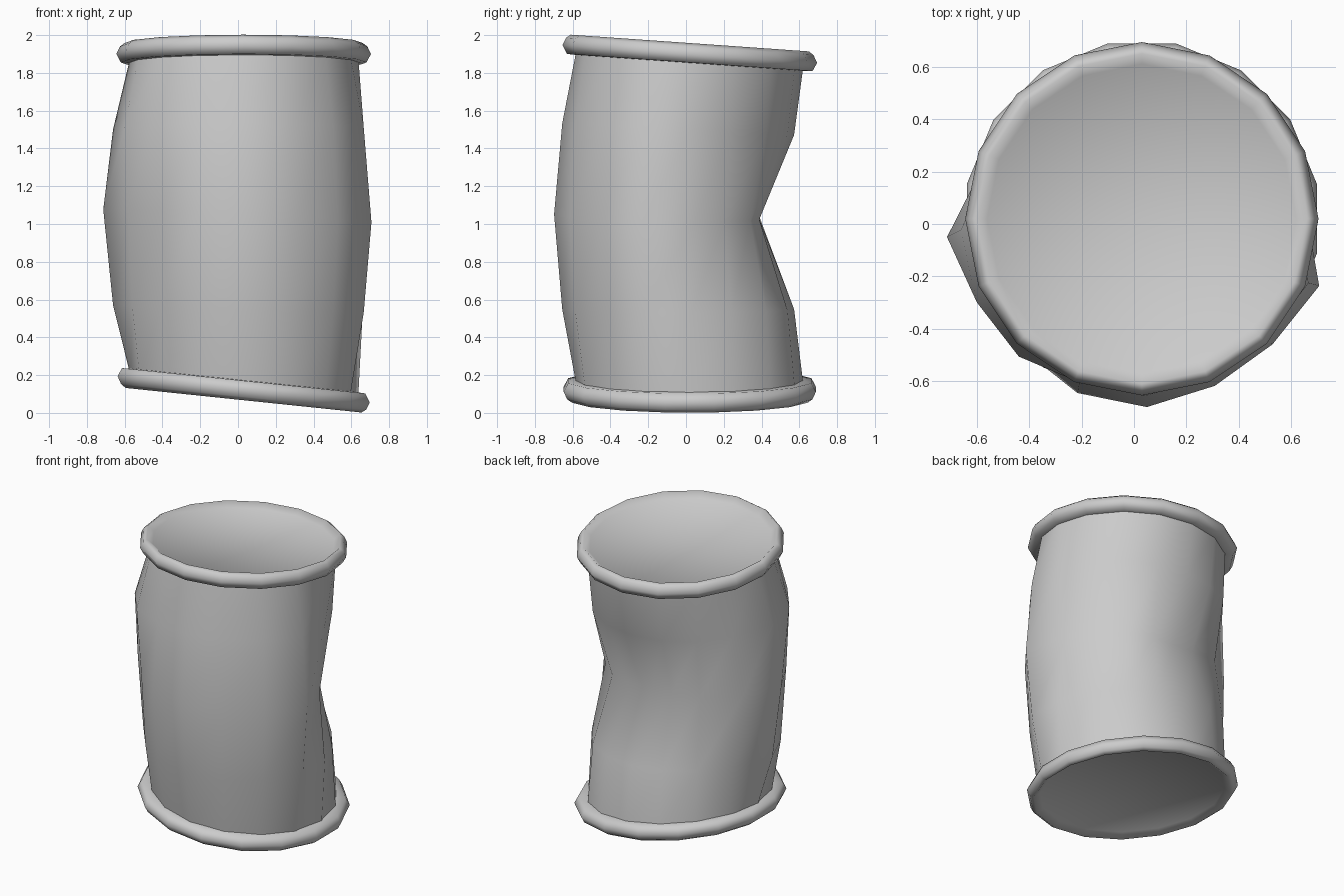
import bpy, bmesh
from math import cos, sin, pi, radians

if "Cube" in bpy.data.objects:
    bpy.data.objects.remove(bpy.data.objects["Cube"])

N = 16
CX, CY = 0.03, 0.02


def finish(bm, name):
    bmesh.ops.recalc_face_normals(bm, faces=bm.faces)
    for f in bm.faces:
        f.smooth = True
    me = bpy.data.meshes.new(name)
    bm.to_mesh(me)
    bm.free()
    bpy.context.collection.objects.link(bpy.data.objects.new(name, me))


def bridge(bm, a, b):
    for i in range(N):
        j = (i + 1) % N
        bm.faces.new((a[i], a[j], b[j], b[i]))


def top_z(x, y):
    return 1.905 - 0.07 * (y - CY)


def bottom_z(x, y):
    return 0.12 - 0.104 * (x - CX)


# Rolled rim with a shallow recessed lid, laid on a tilted plane
def rim(name, plane, side, turn, scale):
    profile = [(0.59, 0.018), (0.63, 0.053), (0.655, 0.035),
               (0.674, -0.005), (0.65, -0.05), (0.58, -0.053)]
    bm = bmesh.new()
    rings = []
    for r, h in profile:
        ring = []
        for i in range(N):
            a = 2 * pi * i / N + turn
            x, y = CX + scale * r * cos(a), CY + scale * r * sin(a)
            ring.append(bm.verts.new((x, y, plane(x, y) + side * h)))
        rings.append(ring)
    for a, b in zip(rings, rings[1:]):
        bridge(bm, a, b)
    centre = bm.verts.new((CX, CY, plane(CX, CY) + side * 0.005))
    for i in range(N):
        bm.faces.new((rings[0][i], rings[0][(i + 1) % N], centre))
    finish(bm, name)


rim("top_rim_and_lid", top_z, 1, 0, 1.0)
rim("bottom_rim_and_lid", bottom_z, -1, radians(11.25), 1.01)

# Bulging body, radii of its middle ring dented in at the back
mid = [0.61, 0.53, 0.48, 0.42, 0.385, 0.42, 0.52, 0.62,
       0.715, 0.65, 0.64, 0.68, 0.70, 0.69, 0.70, 0.745]
bm = bmesh.new()
rings = []
for row in range(5):
    ring = []
    for i in range(N):
        a = 2 * pi * i / N
        ex, ey = 0.035 + 0.6 * cos(a), 0.025 + 0.6 * sin(a)
        am = a + (radians(4) if 7 <= i or i == 0 else 0)
        mx, my = mid[i] * cos(am), mid[i] * sin(am)
        if row in (0, 4):
            x, y = ex, ey
            z = top_z(x, y) if row == 4 else bottom_z(x, y)
        elif row == 2:
            x, y, z = mx, my, 1.04 - 0.05 * mx - 0.02 * my
        else:
            w = 0.65 if mid[i] > 0.62 else 0.22
            x, y = ex + (mx - ex) * w, ey + (my - ey) * w
            z = 1.5 - 0.05 * y if row == 3 else 0.55 - 0.03 * x
            if row == 3 and i in (9, 10):   # shoulder bulge at the front left
                x, y = 0.67 * cos(am), 0.67 * sin(am)
            if i in (0, 15):
                x = max(x, 0.66)
        ring.append(bm.verts.new((x, y, z)))
    rings.append(ring)
for a, b in zip(rings, rings[1:]):
    bridge(bm, a, b)
finish(bm, "dented_body")
